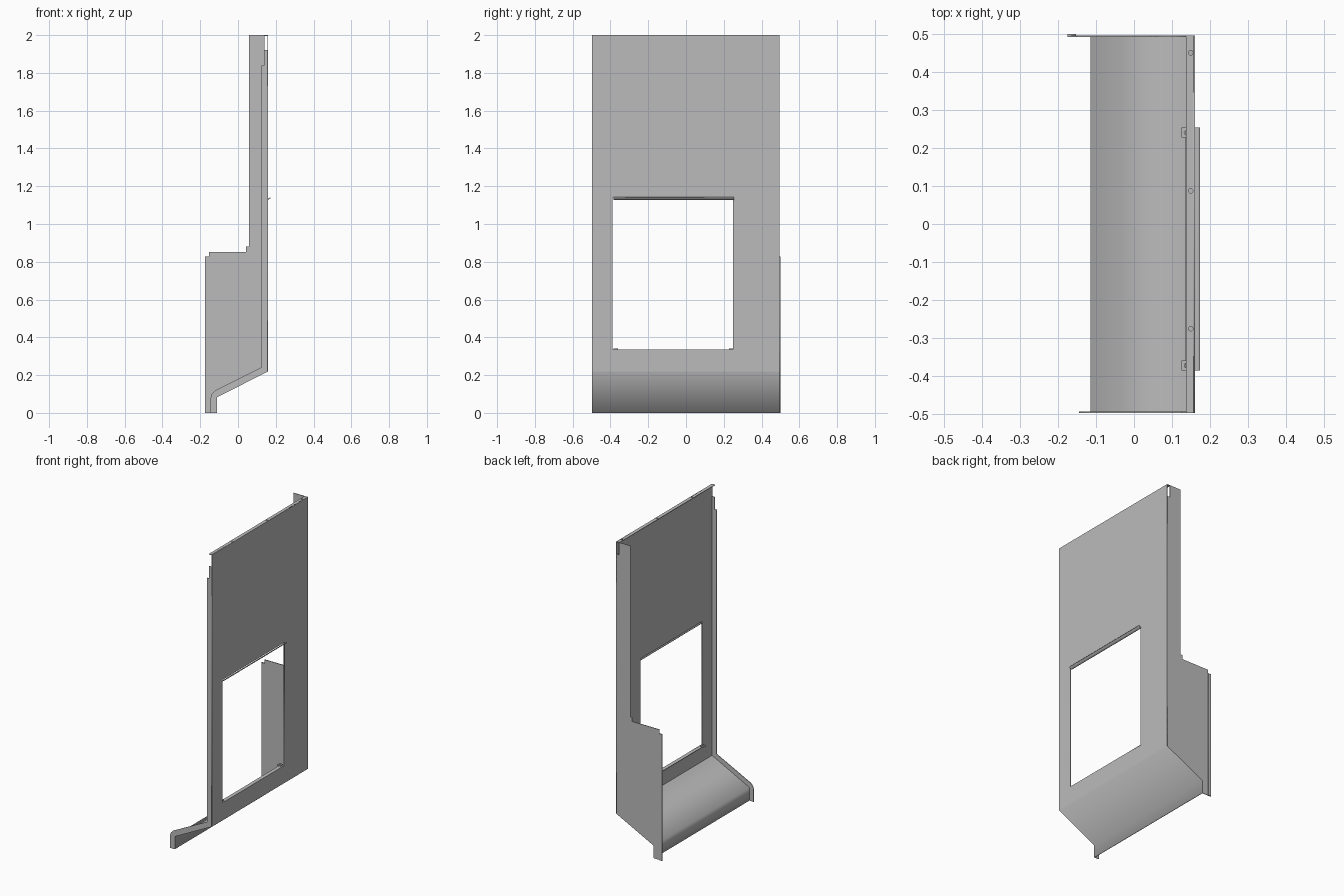
import bpy
import math
from mathutils import Matrix

if "Cube" in bpy.data.objects:
    bpy.data.objects.remove(bpy.data.objects["Cube"], do_unlink=True)

# Bare sheet metal
GREY = (0.5, 0.5, 0.5, 1)
metal = bpy.data.materials.new("sheet_metal_grey")
metal.use_nodes = True
metal.diffuse_color = GREY
metal.node_tree.nodes["Principled BSDF"].inputs["Base Color"].default_value = GREY

T = 0.004            # sheet thickness
XO = 0.16            # outer face of the panel
Y0, Y1 = -0.497, 0.495

# Drawing planes: columns are the outline's u, v and the thickness direction
PLANES = {
    "x": Matrix(((0, 0, 1), (1, 0, 0), (0, 1, 0))).to_4x4(),
    "y": Matrix(((1, 0, 0), (0, 0, -1), (0, 1, 0))).to_4x4(),
    "z": Matrix.Identity(4),
}


def plate(name, axis, low, high, *loops):
    """Fill the first loop, less the others, from low to high along axis."""
    curve = bpy.data.curves.new(name + "_outline", "CURVE")
    curve.dimensions = "2D"
    curve.fill_mode = "BOTH"
    curve.extrude = (high - low) / 2
    for loop in loops:
        spline = curve.splines.new("POLY")
        spline.points.add(len(loop) - 1)
        for p, (u, v) in zip(spline.points, loop):
            p.co = (u, v, 0, 1)
        spline.use_cyclic_u = True
    temp = bpy.data.objects.new(name + "_temp", curve)
    bpy.context.collection.objects.link(temp)
    graph = bpy.context.evaluated_depsgraph_get()
    mesh = bpy.data.meshes.new_from_object(temp.evaluated_get(graph))
    bpy.data.objects.remove(temp, do_unlink=True)
    bpy.data.curves.remove(curve)
    shift = [0, 0, 0]
    shift["xyz".index(axis)] = (low + high) / 2
    mesh.transform(Matrix.Translation(shift) @ PLANES[axis])
    mesh.name = name
    mesh.materials.clear()
    mesh.materials.append(metal)
    obj = bpy.data.objects.new(name, mesh)
    bpy.context.collection.objects.link(obj)
    return obj


def rect(u0, v0, u1, v1):
    return [(u0, v0), (u1, v0), (u1, v1), (u0, v1)]


def circle(u, v, r, n=12):
    return [(u + r * math.cos(a), v + r * math.sin(a))
            for a in (2 * math.pi * i / n for i in range(n))]


# Main upright panel with its window
plate("main_panel", "x", XO - T, XO,
      rect(Y0, 0.22, Y1, 2.0), rect(-0.39, 0.335, 0.25, 1.14))

# Sloping apron and bottom lip, bent from one sheet
plate("sloping_apron", "y", Y0, Y1,
      [(XO, 0.22), (-0.11, 0.083), (-0.11, 0), (-0.11 - T, 0),
       (-0.11 - T, 0.086), (XO - T, 0.224)])

# Top flange with three fixing holes
plate("top_flange", "z", 2 - T, 2.0, rect(0.137, Y0, XO, Y1),
      *[circle(0.149, y, 0.006) for y in (-0.275, 0.087, 0.45)])

# Narrow flange following the near edge
plate("narrow_upright_flange", "y", Y0, Y0 + T,
      [(XO, 0.22), (XO, 1.92), (0.137, 1.92), (0.137, 1.84),
       (0.125, 1.84), (0.125, 0.242)])
plate("narrow_apron_flange", "y", Y0, Y0 + T,
      [(XO, 0.22), (0.125, 0.242), (-0.122, 0.118), (-0.138, 0.102),
       (-0.145, 0.08), (-0.145, 0), (-0.11, 0), (-0.11, 0.083)])

# Wide side panel at the far edge, stepped above the apron
plate("wide_side_panel", "y", Y1 - T, Y1,
      [(XO, 0.22), (XO, 1.92), (0.14, 1.92), (0.14, 2.0), (0.057, 2.0),
       (0.057, 0.88), (0.043, 0.88), (0.043, 0.853), (-0.153, 0.853),
       (-0.153, 0.828), (-0.175, 0.828), (-0.175, 0), (-0.11, 0),
       (-0.11, 0.083)])
plate("side_panel_hem", "y", Y1, Y1 + T, rect(-0.175, 0, -0.153, 0.828))

# Window lips: flared outward at the top, turned inward at the bottom
plate("window_top_lip", "y", -0.385, 0.253,
      [(XO - T, 1.128), (XO, 1.128), (0.173, 1.138), (0.173, 1.142),
       (XO - T, 1.133)])
plate("window_bottom_lip", "z", 0.335 - T, 0.335,
      rect(0.135, -0.385, XO, 0.253))
for side, y in (("near", -0.385), ("far", 0.227)):
    plate(side + "_lip_tab", "z", 0.335, 0.341,
          rect(0.125, y, 0.15, y + 0.026), circle(0.138, y + 0.013, 0.006))
